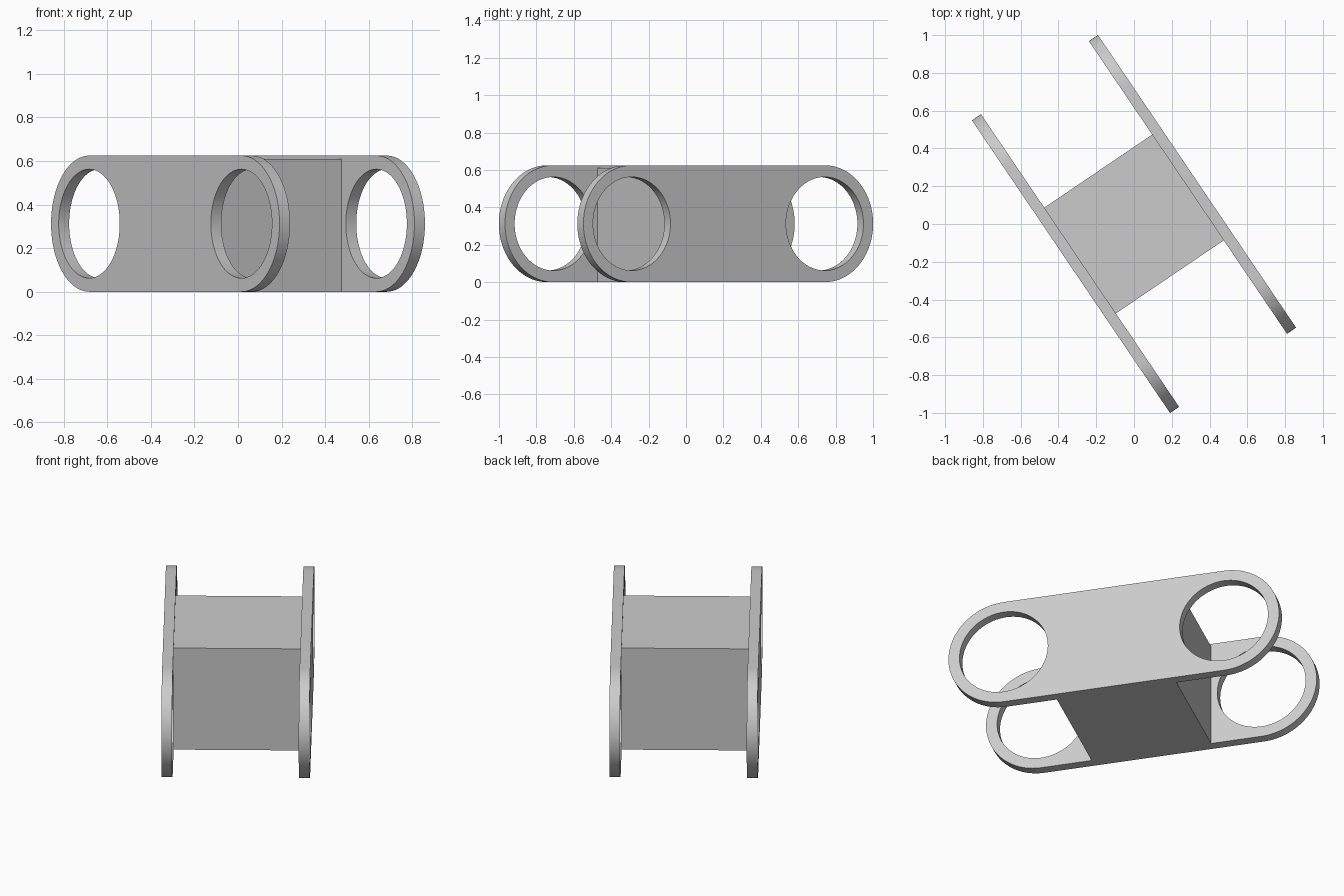
import bpy
from math import pi, sin, cos, radians
from mathutils import Matrix, Vector

cube = bpy.data.objects.get("Cube")
if cube:
    bpy.data.objects.remove(cube, do_unlink=True)

RADIUS, HOLE, REACH = 0.3125, 0.25, 0.623   # plate end radius, hole radius, end centre
INNER, THICK = 0.345, 0.058                 # plate inner face offset, plate thickness
BLOCK_HALF, BLOCK_TOP = 0.338, 0.61
STEPS = 40
TURN = Matrix.Rotation(radians(-55.9), 4, 'Z')

grey = bpy.data.materials.new("plain_grey")
grey.use_nodes = True
colour = (0.6, 0.6, 0.6, 1)
grey.diffuse_color = colour
grey.node_tree.nodes["Principled BSDF"].inputs["Base Color"].default_value = colour


def arc(cx, r, start, sweep, steps):
    return [(cx + r * cos(start + sweep * i / steps), r * sin(start + sweep * i / steps))
            for i in range(steps + 1)]


def add_loop(curve, points):
    spline = curve.splines.new('POLY')
    spline.points.add(len(points) - 1)
    for p, (x, y) in zip(spline.points, points):
        p.co = (x, y, 0, 1)
    spline.use_cyclic_u = True


def side_plate(name, offset):
    # Round-ended outline with a hole at each end, extruded to thickness
    curve = bpy.data.curves.new(name, 'CURVE')
    curve.dimensions = '2D'
    curve.fill_mode = 'BOTH'
    curve.extrude = THICK / 2
    add_loop(curve, arc(REACH, RADIUS, -pi / 2, pi, STEPS)
             + arc(-REACH, RADIUS, pi / 2, pi, STEPS))
    for side in (-1, 1):
        add_loop(curve, arc(side * REACH, HOLE, 0, 2 * pi, STEPS * 2)[:-1])
    obj = bpy.data.objects.new(name, curve)
    bpy.context.collection.objects.link(obj)
    obj.matrix_world = (TURN @ Matrix.Translation(Vector((0, offset, RADIUS)))
                        @ Matrix.Rotation(pi / 2, 4, 'X'))
    bpy.ops.object.select_all(action='DESELECT')
    obj.select_set(True)
    bpy.context.view_layer.objects.active = obj
    bpy.ops.object.convert(target='MESH')
    obj = bpy.context.object
    obj.name = name
    obj.data.materials.clear()
    obj.data.materials.append(grey)
    bpy.ops.object.shade_smooth_by_angle(angle=radians(30))


# Two parallel side plates
side_plate("left_plate", INNER + THICK / 2)
side_plate("right_plate", -INNER - THICK / 2)

# Solid block joining the plates
bpy.ops.mesh.primitive_cube_add(size=1)
block = bpy.context.object
block.name = "centre_block"
block.matrix_world = (TURN @ Matrix.Translation(Vector((0, 0, BLOCK_TOP / 2)))
                      @ Matrix.Diagonal((2 * BLOCK_HALF, 2 * INNER, BLOCK_TOP, 1)))
block.data.materials.append(grey)
